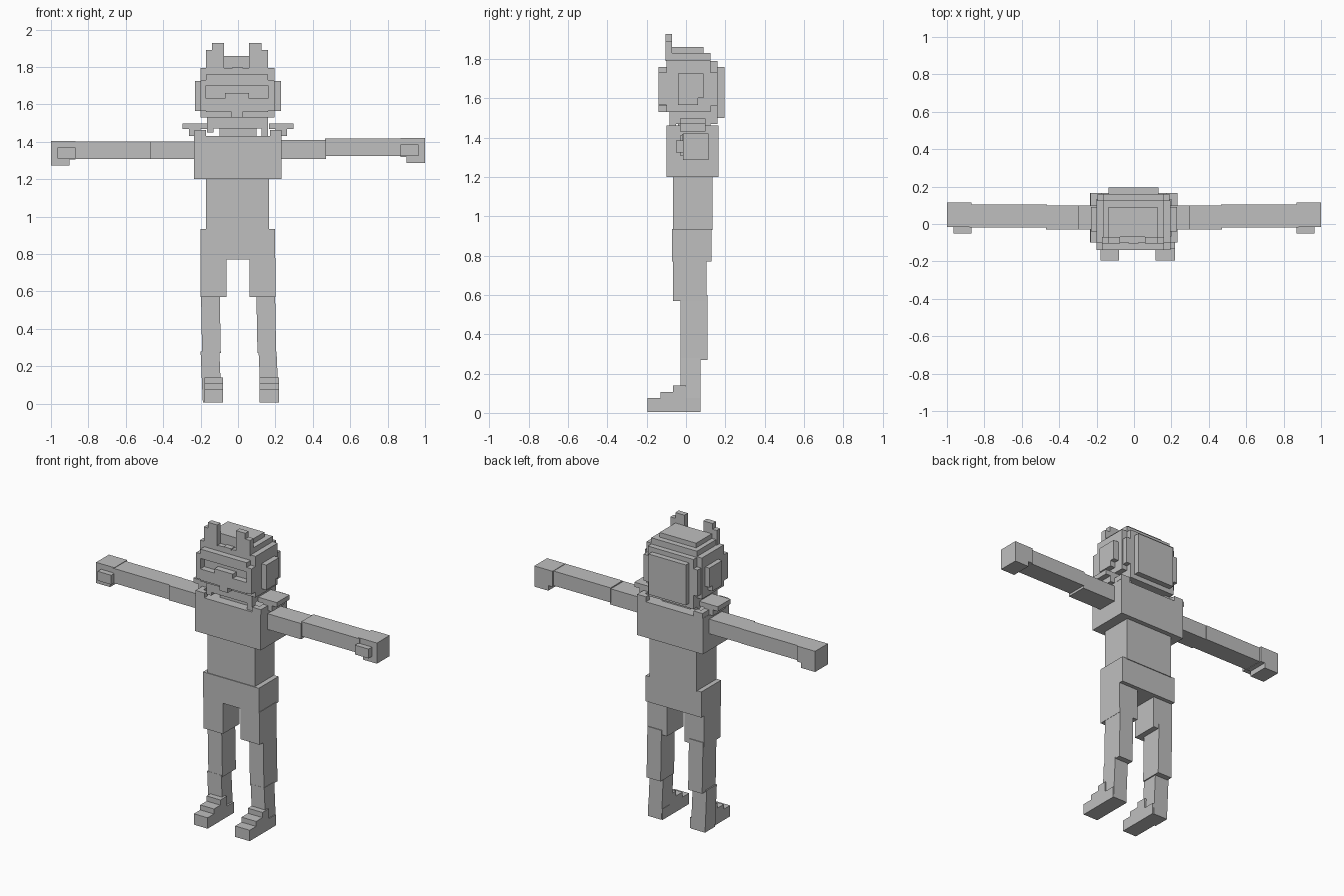
import bpy, bmesh

grey = bpy.data.materials.new("plain_grey")
grey.diffuse_color = (0.52, 0.52, 0.52, 1)


def blocks(name, boxes, lean=0.0):
    """One object made of boxes (x0, x1, y0, y1, z0, z1); lean shifts the lower rim in x."""
    bm = bmesh.new()
    for x0, x1, y0, y1, z0, z1 in boxes:
        for v in bmesh.ops.create_cube(bm, size=1)["verts"]:
            low = v.co.z < 0
            v.co = (x1 if v.co.x > 0 else x0, y1 if v.co.y > 0 else y0, z0 if low else z1)
            if low:
                v.co.x += lean
    mesh = bpy.data.meshes.new(name)
    bm.to_mesh(mesh)
    bm.free()
    mesh.materials.append(grey)
    obj = bpy.data.objects.new(name, mesh)
    bpy.context.collection.objects.link(obj)
    return obj


def span(side, a, b):
    """x range a..b on the given side."""
    return (a, b) if side > 0 else (-b, -a)


# Torso
blocks("hips", [(-0.20, 0.197, -0.07, 0.13, 0.77, 0.935)])
blocks("waist", [(-0.17, 0.165, -0.065, 0.135, 0.93, 1.21)])
blocks("chest", [(-0.235, 0.232, -0.10, 0.165, 1.20, 1.43)])
blocks("neck", [(-0.10, 0.10, -0.04, 0.10, 1.40, 1.50)])

for s, tag in ((-1, "left"), (1, "right")):
    # Shoulder rim and raised collar flap
    blocks(tag + "_shoulder_rim", [
        (*span(s, 0.17, 0.233), -0.10, -0.065, 1.43, 1.462),
        (*span(s, 0.20, 0.233), -0.065, 0.13, 1.43, 1.462),
        (*span(s, 0.17, 0.233), 0.13, 0.165, 1.43, 1.462)])
    blocks(tag + "_collar_flap", [
        (*span(s, 0.165, 0.297), -0.03, 0.10, 1.468, 1.498),
        (*span(s, 0.20, 0.262), -0.03, 0.10, 1.43, 1.47)])

    # Arm, hand and thumb; the right arm sits slightly higher
    up = 0.015 if s > 0 else 0.0
    blocks(tag + "_upper_arm", [(*span(s, 0.225, 0.47), -0.03, 0.10, 1.308, 1.402 + up / 2)])
    blocks(tag + "_forearm", [(*span(s, 0.465, 0.88), -0.02, 0.103, 1.308 + up, 1.402 + up)])
    blocks(tag + "_hand", [
        (*span(s, 0.87, 1.0), -0.015, 0.115, 1.305 + up, 1.405 + up),
        (*span(s, 0.90, 1.0), -0.015, 0.115, 1.272 + up, 1.31 + up)])
    blocks(tag + "_thumb", [(*span(s, 0.868, 0.965), -0.05, -0.01, 1.31 + up, 1.37 + up)])

    # Leg
    blocks(tag + "_thigh", [(*span(s, 0.062, 0.20), -0.065, 0.105, 0.57, 0.78)])
    blocks(tag + "_knee", [(*span(s, 0.098, 0.198), -0.027, 0.11, 0.27, 0.60)], lean=0.006)
    shin = span(s, 0.10, 0.20) if s < 0 else (0.11, 0.206)
    blocks(tag + "_shin", [(*shin, -0.028, 0.075, 0.005, 0.28)], lean=0.012)
    foot = (-0.178, -0.08) if s < 0 else (0.116, 0.22)
    blocks(tag + "_foot", [
        (*foot, -0.195, 0.072, 0.005, 0.075),
        (*foot, -0.13, 0.0, 0.07, 0.107),
        (*foot, -0.065, 0.0, 0.10, 0.14)])

    # Ear cup and horn
    blocks(tag + "_ear_cup", [
        (*span(s, 0.19, 0.23), -0.04, 0.09, 1.60, 1.725),
        (*span(s, 0.19, 0.23), -0.04, 0.06, 1.565, 1.61)])
    horn = (-0.14, -0.075) if s < 0 else (0.06, 0.125)
    brow = (-0.17, -0.13) if s < 0 else (0.12, 0.16)
    blocks(tag + "_horn", [
        (*horn, -0.105, -0.07, 1.79, 1.927),
        (*brow, -0.105, -0.07, 1.79, 1.89)])

# Head built up in steps
blocks("skull", [
    (-0.20, 0.195, -0.10, 0.125, 1.53, 1.795),
    (-0.165, 0.16, -0.085, 0.16, 1.47, 1.79),
    (-0.165, 0.16, -0.07, 0.125, 1.78, 1.83),
    (-0.135, 0.125, -0.07, 0.09, 1.82, 1.86),
    (-0.03, 0.025, -0.105, -0.07, 1.79, 1.80)])
blocks("back_plate", [
    (-0.135, 0.13, 0.15, 0.195, 1.50, 1.76),
    (-0.195, 0.19, 0.12, 0.16, 1.56, 1.73)])
blocks("jaw_tabs", [
    (-0.165, -0.13, -0.085, -0.05, 1.45, 1.50),
    (0.125, 0.16, -0.085, -0.05, 1.43, 1.50),
    (-0.165, -0.13, 0.09, 0.125, 1.45, 1.50),
    (0.125, 0.16, 0.09, 0.125, 1.45, 1.50)])

# Face: brow bar, recessed visor slot with nose bridge, cheeks and chin
blocks("brow_bar", [(-0.17, 0.16, -0.14, -0.08, 1.70, 1.76)])
blocks("visor_sides", [
    (-0.20, -0.17, -0.14, -0.08, 1.565, 1.73),
    (0.16, 0.195, -0.14, -0.08, 1.565, 1.73)])
blocks("nose_bridge", [(-0.07, 0.06, -0.14, -0.08, 1.62, 1.66)])
blocks("cheek_plate", [(-0.17, 0.16, -0.14, -0.08, 1.56, 1.632)])
blocks("chin", [(-0.035, 0.025, -0.14, -0.08, 1.53, 1.57)])
